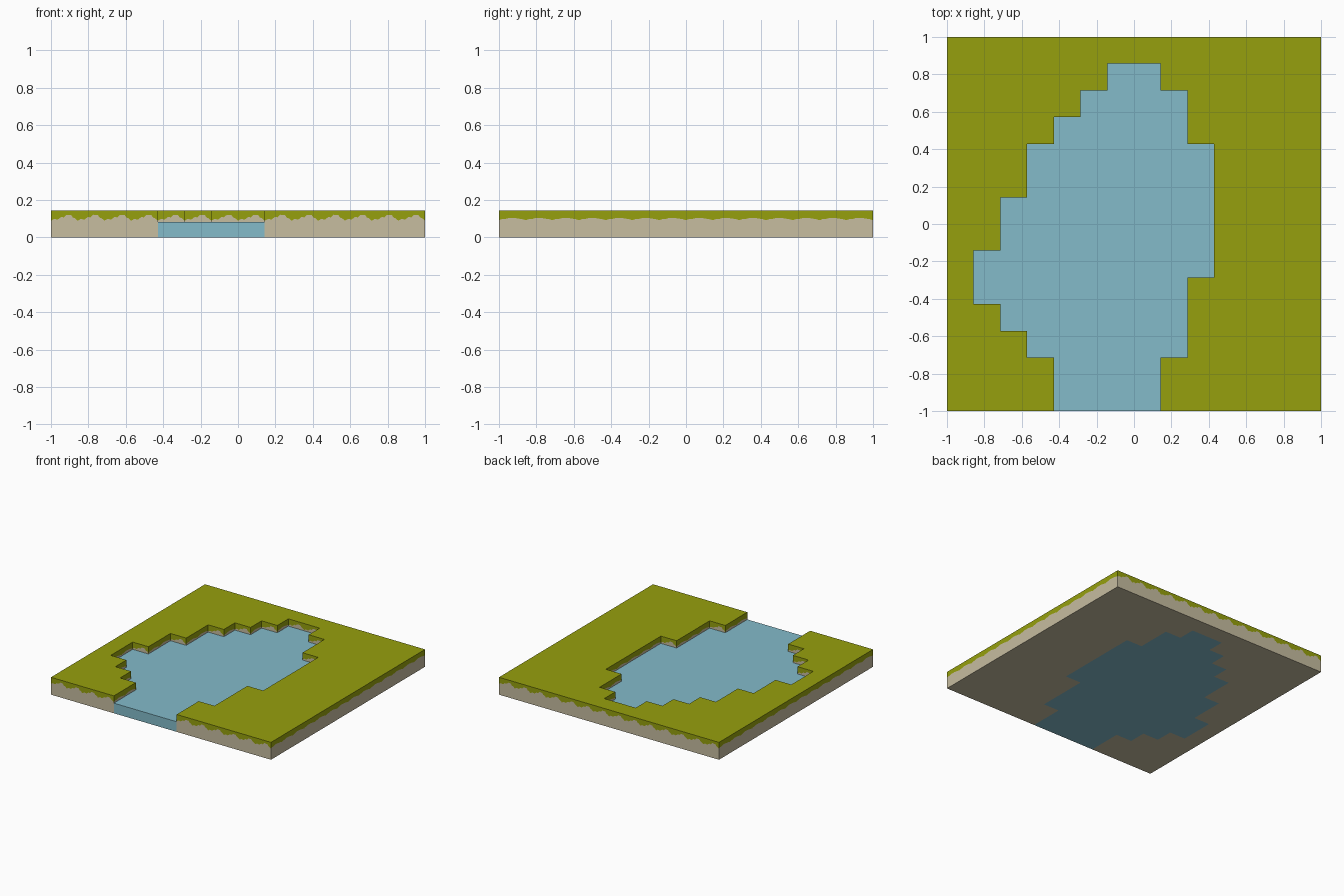
import bpy, bmesh

if "Cube" in bpy.data.objects:
    bpy.data.objects.remove(bpy.data.objects["Cube"])

U = 1 / 7            # one terrain cell
TOP, WATER = U, 0.083


def material(name, rgb):
    """Flat material from an sRGB triple (0-255)."""
    m = bpy.data.materials.new(name)
    lin = [((c / 255 + 0.055) / 1.055) ** 2.4 if c > 10 else c / 255 / 12.92 for c in rgb]
    m.diffuse_color = (*lin, 1)
    m.use_nodes = True
    m.node_tree.nodes["Principled BSDF"].inputs["Base Color"].default_value = m.diffuse_color
    return m


grass = material("grass_green", (150, 160, 13))
earth = material("earth_beige", (199, 189, 160))
water = material("water_blue", (131, 187, 202))

# stepped shoreline in cell units, left bank up and right bank down
shore = [(-3, -7), (-3, -5), (-4, -5), (-4, -4), (-5, -4), (-5, -3), (-6, -3),
         (-6, -1), (-5, -1), (-5, 1), (-4, 1), (-4, 3), (-3, 3), (-3, 4),
         (-2, 4), (-2, 5), (-1, 5), (-1, 6), (1, 6), (1, 5), (2, 5), (2, 3),
         (3, 3), (3, -2), (2, -2), (2, -5), (1, -5), (1, -7)]
land = [(-7, -7)] + shore + [(7, -7), (7, 7), (-7, 7)]

# lower edge of the grass across one cell: ragged on y walls, shallow on x walls
RAGGED = [(0, .089), (.12, .099), (.25, .095), (.38, .109), (.48, .107),
          (.58, .121), (.76, .119), (.82, .106), (.9, .102)]
SHALLOW = [(0, .092), (.1, .097), (.25, .099), (.38, .104), (.62, .103),
           (.75, .1), (.88, .097)]


def finish(bm, name, mats):
    bmesh.ops.remove_doubles(bm, verts=bm.verts, dist=1e-5)
    bmesh.ops.triangulate(bm, faces=[f for f in bm.faces if len(f.verts) > 4])
    me = bpy.data.meshes.new(name)
    bm.to_mesh(me)
    bm.free()
    for m in mats:
        me.materials.append(m)
    ob = bpy.data.objects.new(name, me)
    bpy.context.collection.objects.link(ob)
    return ob


def face(bm, pts, mat=0):
    f = bm.faces.new([bm.verts.new(p) for p in pts])
    f.material_index = mat


def cap(bm, outline, z, mat=0, flip=False):
    pts = [(x * U, y * U, z) for x, y in outline]
    face(bm, pts[::-1] if flip else pts, mat)


# land: grass top, earth underside, walls with a grass fringe above earth
bm = bmesh.new()
cap(bm, land, TOP, 0)
cap(bm, land, 0, 1, flip=True)
for (x0, y0), (x1, y1) in zip(land, land[1:] + land[:1]):
    n = abs(x1 - x0) + abs(y1 - y0)
    dx, dy = (x1 - x0) / n, (y1 - y0) / n
    profile = RAGGED if dx else SHALLOW
    fringe = [(i + u, z) for i in range(n) for u, z in profile] + [(n, profile[0][1])]

    def at(t, z):
        return ((x0 + dx * t) * U, (y0 + dy * t) * U, z)

    for (t0, z0), (t1, z1) in zip(fringe, fringe[1:]):
        face(bm, [at(t0, z0), at(t1, z1), at(t1, TOP), at(t0, TOP)], 0)
        face(bm, [at(t0, 0), at(t1, 0), at(t1, z1), at(t0, z0)], 1)
finish(bm, "grassy_land", [grass, earth])

# water: slab filling the basin, open at the front edge
bm = bmesh.new()
pond = shore[::-1]
cap(bm, pond, WATER)
cap(bm, pond, 0, flip=True)
for (x0, y0), (x1, y1) in zip(pond, pond[1:] + pond[:1]):
    face(bm, [(x0 * U, y0 * U, 0), (x1 * U, y1 * U, 0),
              (x1 * U, y1 * U, WATER), (x0 * U, y0 * U, WATER)])
finish(bm, "pond_water", [water])
